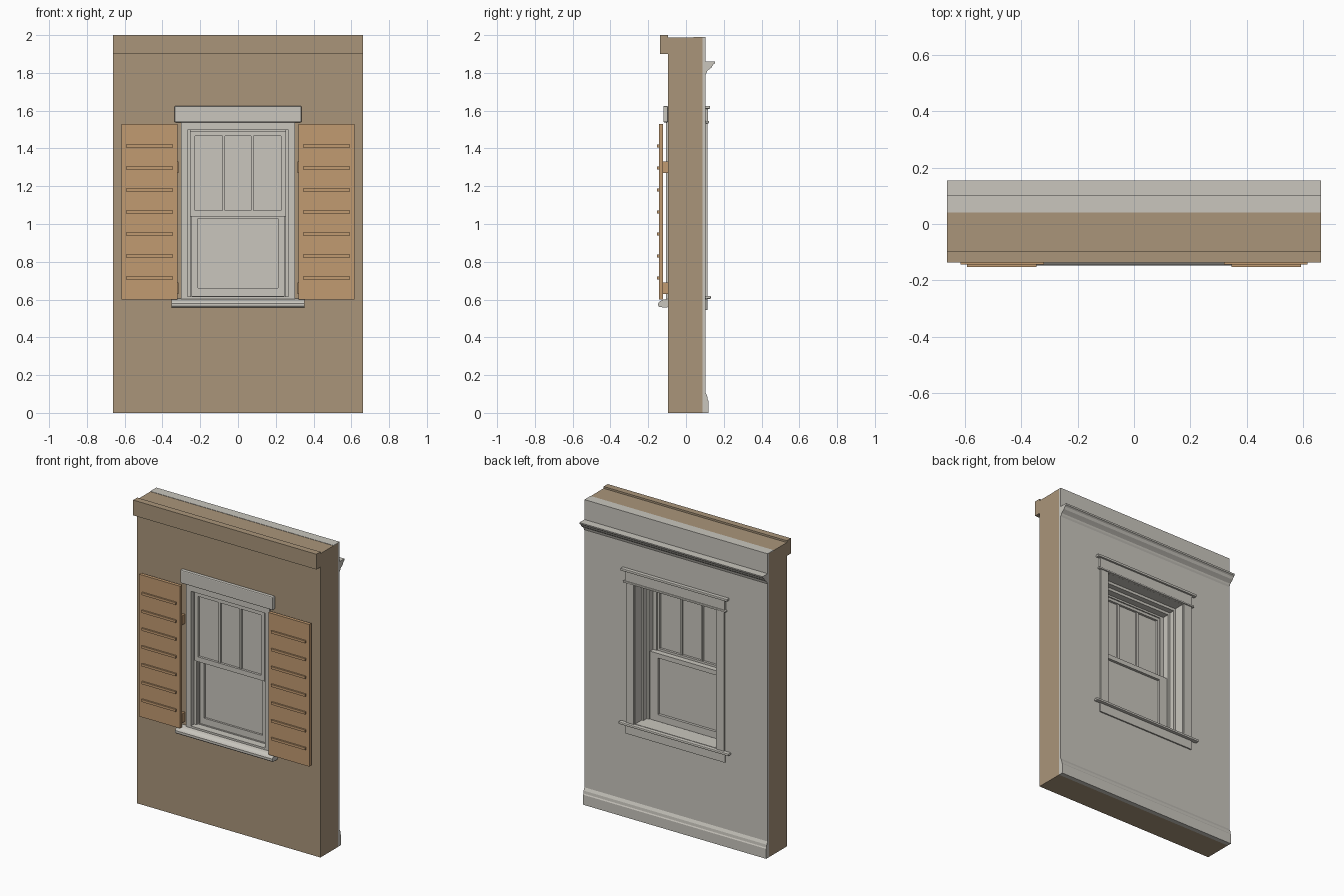
import bpy, bmesh

if "Cube" in bpy.data.objects:
    bpy.data.objects.remove(bpy.data.objects["Cube"])


def material(name, r, g, b):
    m = bpy.data.materials.new(name)
    m.use_nodes = True
    m.diffuse_color = (r, g, b, 1)
    m.node_tree.nodes["Principled BSDF"].inputs["Base Color"].default_value = (r, g, b, 1)
    return m


TAN = material("tan siding", 0.40, 0.30, 0.195)
WHITE = material("warm white paint", 0.585, 0.565, 0.515)
WOOD = material("orange shutter wood", 0.535, 0.325, 0.165)


def finish(name, bm, mat, bevel=0):
    bmesh.ops.recalc_face_normals(bm, faces=bm.faces)
    mesh = bpy.data.meshes.new(name)
    bm.to_mesh(mesh)
    bm.free()
    mesh.materials.append(mat)
    ob = bpy.data.objects.new(name, mesh)
    bpy.context.collection.objects.link(ob)
    if bevel:
        mod = ob.modifiers.new("soft edges", "BEVEL")
        mod.width = bevel
        mod.segments = 2
    return ob


def box(name, x, y, z, mat=WHITE, bevel=0):
    """Box from (low, high) pairs on each axis."""
    bm = bmesh.new()
    bmesh.ops.create_cube(bm, size=1)
    for v in bm.verts:
        v.co = [r[0] if c < 0 else r[1] for c, r in zip(v.co, (x, y, z))]
    return finish(name, bm, mat, bevel)


def frame(name, outer, inner, y, mat=WHITE):
    """Rectangular ring; outer and inner are (half width, bottom, top)."""
    bm = bmesh.new()

    def loop(rect, depth):
        w, b, t = rect
        return [bm.verts.new((px, depth, pz)) for px, pz in ((-w, b), (w, b), (w, t), (-w, t))]

    rings = [loop(outer, y[0]), loop(outer, y[1]), loop(inner, y[1]), loop(inner, y[0])]
    for k in range(4):
        a, b = rings[k], rings[(k + 1) % 4]
        for i in range(4):
            j = (i + 1) % 4
            bm.faces.new((a[i], a[j], b[j], b[i]))
    return finish(name, bm, mat)


def moulding(name, half, profile, mat=WHITE):
    """Extrude a (y, z) profile along x."""
    bm = bmesh.new()
    ends = [[bm.verts.new((s * half, py, pz)) for py, pz in profile] for s in (-1, 1)]
    for e in ends:
        bm.faces.new(e)
    n = len(profile)
    for i in range(n):
        j = (i + 1) % n
        bm.faces.new((ends[0][i], ends[0][j], ends[1][j], ends[1][i]))
    return finish(name, bm, mat)


W = 0.663            # wall half width
FRONT, BACK = -0.095, 0.103
OPENING = (0.302, 0.60, 1.54)

# Wall layers and front cornice
frame("outer_wall", (W, 0, 1.988), OPENING, (FRONT, 0.088), TAN)
frame("inner_plaster", (W, 0, 1.99), OPENING, (0.088, BACK))
box("plaster_top", (-W, W), (0.04, 0.09), (1.985, 1.99))
box("cornice_board", (-W, W), (-0.137, FRONT), (1.90, 2.0), TAN)

# Interior mouldings
moulding("crown_moulding", W, [(BACK, 1.86), (0.155, 1.86), (0.153, 1.85), (0.143, 1.843),
                               (0.135, 1.828), (0.122, 1.818), (0.112, 1.81), (0.109, 1.80),
                               (BACK, 1.79)])
moulding("baseboard", W, [(BACK, 0), (0.118, 0), (0.118, 0.065), (0.114, 0.072),
                          (0.112, 0.09), (0.107, 0.10), (BACK, 0.108)])

# Window frame set in the wall opening
frame("jamb_liner", OPENING, (0.295, 0.605, 1.533), (FRONT, BACK + 0.002))
frame("window_frame", (0.302, 0.60, 1.54), (0.268, 0.615, 1.497), (-0.105, 0.0))
frame("inner_stop", (0.30, 0.602, 1.538), (0.283, 0.612, 1.515), (0.0, 0.035))
frame("parting_bead", (0.27, 0.61, 1.50), (0.243, 0.618, 1.485), (-0.056, -0.044))

# Upper sash with two muntins
frame("upper_sash", (0.255, 1.04, 1.49), (0.228, 1.072, 1.467), (-0.088, -0.052))
box("upper_pane", (-0.23, 0.23), (-0.073, -0.067), (1.07, 1.47))
for s in (-1, 1):
    box("muntin", (s * 0.075 - 0.007, s * 0.075 + 0.007), (-0.084, -0.056), (1.07, 1.47))
    box("upper_sash_track", (s * 0.26 - 0.01, s * 0.26 + 0.01), (-0.07, -0.05), (0.61, 1.5))

# Lower sash
frame("lower_sash", (0.268, 0.615, 1.06), (0.212, 0.66, 1.03), (-0.048, -0.012))
box("lower_pane", (-0.215, 0.215), (-0.035, -0.029), (0.65, 1.04))

# Exterior head trim and rounded sill
box("exterior_head_trim", (-0.336, 0.336), (-0.12, FRONT), (1.538, 1.625), bevel=0.006)
moulding("exterior_sill", 0.352, [(FRONT, 0.605), (-0.125, 0.598), (-0.14, 0.59), (-0.147, 0.58),
                                  (-0.147, 0.568), (-0.142, 0.56), (-0.10, 0.558), (FRONT, 0.56)])
box("sill_board", (-0.30, 0.30), (-0.10, -0.04), (0.59, 0.612))

# Interior casing
for s in (-1, 1):
    box("side_casing", sorted((s * 0.298, s * 0.355)), (BACK, 0.115), (0.62, 1.54))
box("head_casing", (-0.36, 0.36), (BACK, 0.116), (1.535, 1.615))
box("head_bead", (-0.372, 0.372), (BACK, 0.122), (1.533, 1.545), bevel=0.003)
box("head_cap", (-0.385, 0.385), (BACK, 0.128), (1.61, 1.626), bevel=0.003)
box("stool_inside", (-0.298, 0.298), (-0.005, BACK), (0.604, 0.62))
box("stool_nose", (-0.40, 0.40), (BACK, 0.132), (0.604, 0.62), bevel=0.005)
box("apron", (-0.36, 0.36), (BACK, 0.113), (0.545, 0.604), bevel=0.002)

# Shutters with seven slats each, held off the wall by hinge blocks
for s, side in ((1, "left"), (-1, "right")):
    box(side + "_shutter", sorted((s * 0.32, s * 0.616)), (-0.143, -0.121), (0.60, 1.53), WOOD)
    for i in range(7):
        z = 0.713 + i * 0.1165
        box(side + "_shutter_slat", sorted((s * 0.345, s * 0.592)), (-0.153, -0.142),
            (z - 0.008, z + 0.008), WOOD)
    for z in (0.66, 1.30):
        box(side + "_hinge", sorted((s * 0.316, s * 0.335)), (-0.125, FRONT), (z - 0.03, z + 0.03), WOOD)
